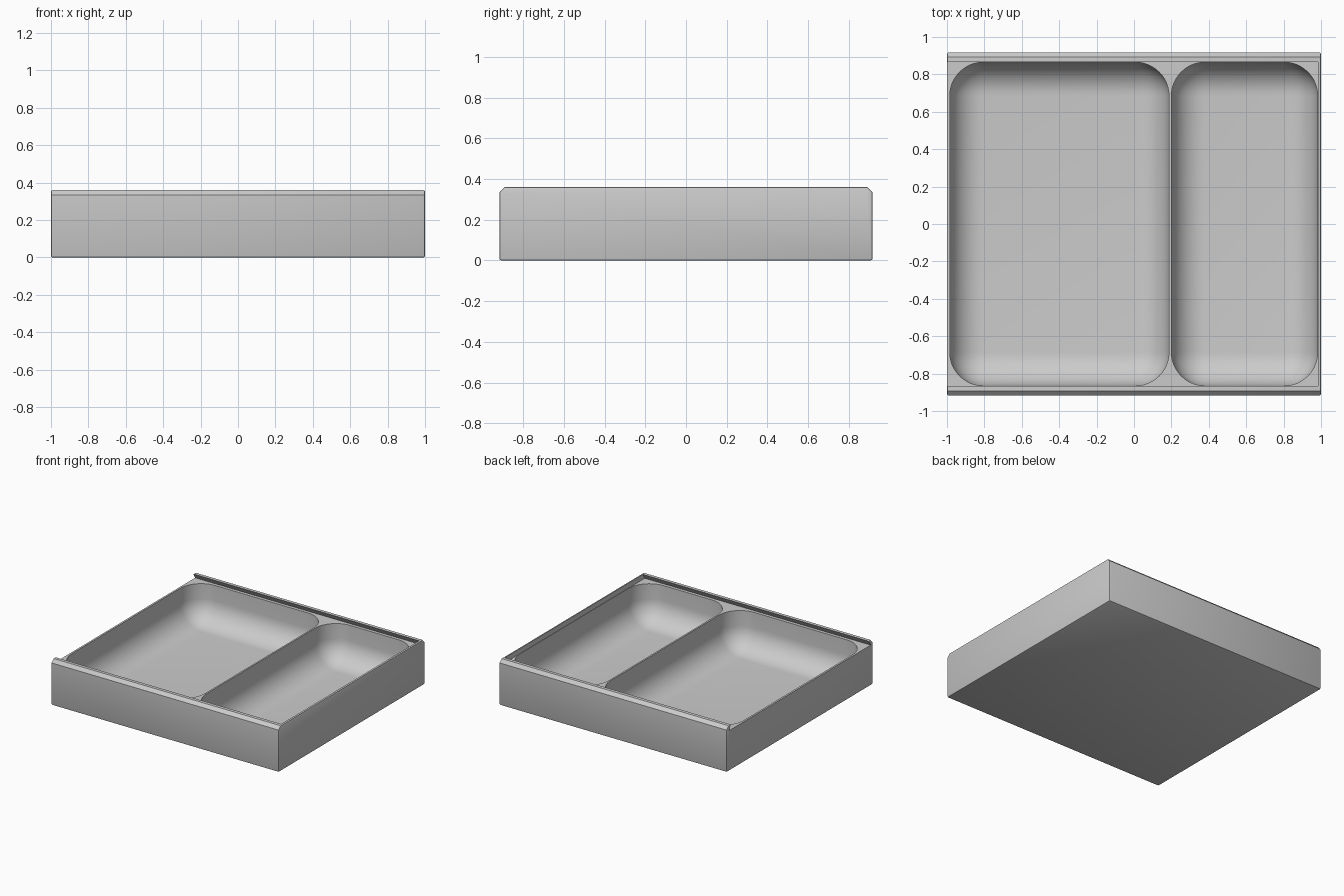
import bpy
import bmesh
import math

cube = bpy.data.objects.get("Cube")
if cube:
    bpy.data.objects.remove(cube, do_unlink=True)

grey = bpy.data.materials.new("plain grey")
grey.use_nodes = True
colour = (0.6, 0.6, 0.6, 1)
grey.diffuse_color = colour
grey.node_tree.nodes["Principled BSDF"].inputs["Base Color"].default_value = colour


def finish(name, bm):
    bmesh.ops.recalc_face_normals(bm, faces=bm.faces)
    mesh = bpy.data.meshes.new(name)
    bm.to_mesh(mesh)
    bm.free()
    mesh.materials.append(grey)
    obj = bpy.data.objects.new(name, mesh)
    bpy.context.collection.objects.link(obj)
    return obj


def prism(name, half, x0, x1):
    """Extrude a profile, given as its +y half from bottom to top, along x."""
    bm = bmesh.new()
    outline = half + [(-y, z) for y, z in reversed(half)]
    face = bm.faces.new([bm.verts.new((x0, y, z)) for y, z in outline])
    new = bmesh.ops.extrude_face_region(bm, geom=[face])["geom"]
    bmesh.ops.translate(bm, vec=(x1 - x0, 0, 0),
                        verts=[v for v in new if isinstance(v, bmesh.types.BMVert)])
    return finish(name, bm)


def pocket(name, x0, x1, y, floor, top, radius):
    """Box with rounded sides and bottom, open edge left sharp."""
    bm = bmesh.new()
    bmesh.ops.create_cube(bm, size=1)
    for v in bm.verts:
        v.co = (x1 if v.co.x > 0 else x0, y if v.co.y > 0 else -y,
                top if v.co.z > 0 else floor)
    edges = [e for e in bm.edges if min(v.co.z for v in e.verts) < top - 0.01]
    bmesh.ops.bevel(bm, geom=edges, offset=radius, offset_type='OFFSET',
                    segments=12, profile=0.5, affect='EDGES', clamp_overlap=True)
    return finish(name, bm)


# Body with chamfered front and back rims and softened edges
tray = prism("tray", [(0.917, 0), (0.917, 0.335), (0.892, 0.36)], -1, 1)
soft = tray.modifiers.new("soft edges", 'BEVEL')
soft.width = 0.009
soft.segments = 2
soft.limit_method = 'ANGLE'
soft.angle_limit = math.radians(60)

# Dovetail lid channel, open at the right end, and two rounded compartments
cutters = [
    prism("lid_channel", [(0.89, 0.32), (0.859, 0.37)], -1.1, 0.985),
    pocket("large_compartment", -0.985, 0.187, 0.865, 0.02, 0.335, 0.18),
    pocket("small_compartment", 0.2, 0.982, 0.865, 0.02, 0.335, 0.18),
]
for cutter in cutters:
    cutter.hide_render = True
    cut = tray.modifiers.new(cutter.name, 'BOOLEAN')
    cut.operation = 'DIFFERENCE'
    cut.solver = 'EXACT'
    cut.object = cutter

# Apply the cuts, then discard the cutters
bpy.ops.object.select_all(action='DESELECT')
tray.select_set(True)
bpy.context.view_layer.objects.active = tray
for name in [m.name for m in tray.modifiers]:
    bpy.ops.object.modifier_apply(modifier=name)
for cutter in cutters:
    bpy.data.objects.remove(cutter, do_unlink=True)
bpy.ops.object.shade_smooth_by_angle(angle=math.radians(30))
